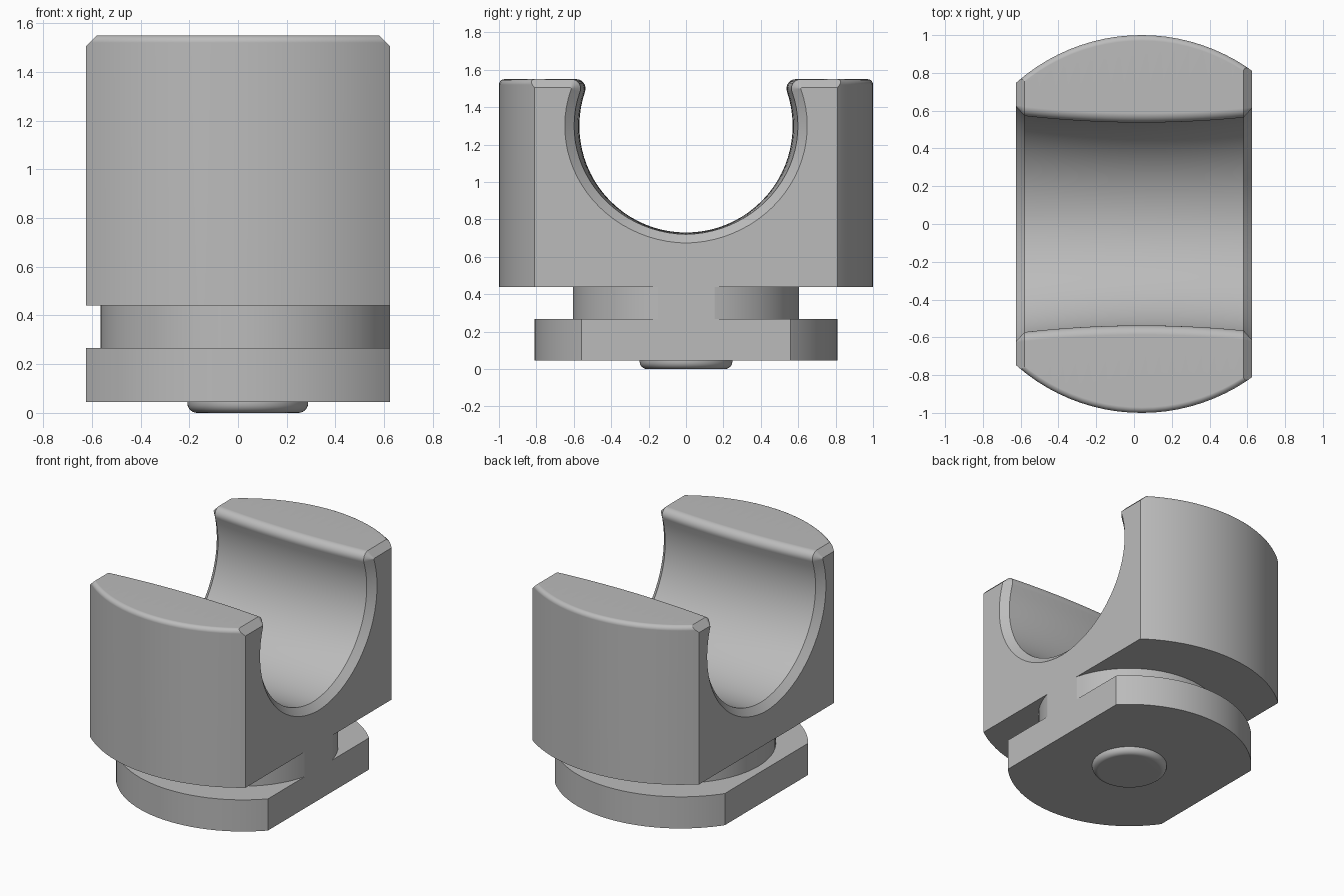
import bpy, bmesh
from math import sin, cos, pi, radians, hypot, asin
from mathutils import Matrix

cube = bpy.data.objects.get("Cube")
if cube:
    bpy.data.objects.remove(cube, do_unlink=True)

AXIS_X = 0.04        # turning axis of the round parts
HALF_WIDTH = 0.625   # side flats
TOP = 1.55
GROOVE_Z, GROOVE_R, LIP_R = 1.3, 0.57, 0.05

grey = bpy.data.materials.new("plain grey")
grey.use_nodes = True
colour = (0.5, 0.5, 0.5, 1)
grey.diffuse_color = colour
grey.node_tree.nodes["Principled BSDF"].inputs["Base Color"].default_value = colour


def arc(cx, cz, r, start, end, steps):
    angles = [radians(start + (end - start) * i / steps) for i in range(steps + 1)]
    return [(cx + r * cos(a), cz + r * sin(a)) for a in angles]


def finish(name, bm):
    bmesh.ops.remove_doubles(bm, verts=bm.verts, dist=1e-5)
    bmesh.ops.recalc_face_normals(bm, faces=bm.faces)
    mesh = bpy.data.meshes.new(name)
    bm.to_mesh(mesh)
    bm.free()
    mesh.materials.append(grey)
    obj = bpy.data.objects.new(name, mesh)
    bpy.context.collection.objects.link(obj)
    return obj


def turned_body():
    """Pin, flange, neck and saddle block as one turned profile."""
    profile = [(0, 0)] + arc(0.208, 0.04, 0.04, -90, 0, 6)
    profile += [(0.248, 0.045), (0.81, 0.045), (0.81, 0.267), (0.604, 0.267),
                (0.604, 0.44), (1, 0.44)]
    profile += arc(0.97, TOP - 0.03, 0.03, 0, 90, 5) + [(0, TOP + 0.05)]
    bm = bmesh.new()
    verts = [bm.verts.new((AXIS_X + r, 0, z)) for r, z in profile]
    edges = [bm.edges.new(pair) for pair in zip(verts, verts[1:])]
    bmesh.ops.spin(bm, geom=verts + edges, cent=(AXIS_X, 0, 0), axis=(0, 0, 1),
                   angle=2 * pi, steps=96)
    return finish("saddle_mount", bm)


def groove_section(x, d):
    """Half groove outline at x, pushed outward by the chamfer depth d."""
    reach = GROOVE_R + LIP_R
    lip_z = TOP - LIP_R
    lip_y = (reach ** 2 - (lip_z - GROOVE_Z) ** 2) ** 0.5
    tilt = asin((lip_z - GROOVE_Z) / reach) * 180 / pi
    half = arc(0, GROOVE_Z, GROOVE_R + d, -90, tilt, 24)
    half += arc(lip_y, lip_z, LIP_R - d, 180 + tilt, 90, 8)[1:]
    half += [(1.2, TOP - d), (1.2, 1.9)]
    # The groove flares toward both ends, mostly sideways
    t2 = ((x - AXIS_X) / 0.6) ** 2
    out = []
    for y, z in half:
        w = min(1, y / hypot(y, z - GROOVE_Z))
        out.append((y + 0.035 * t2 * w if y < 1 else y, z - 0.012 * t2 * (1 - w) if y < 1 else z))
    return [(-y, z) for y, z in reversed(out[1:])] + out


def groove_cutter():
    flat, depth = 0.58, 0.0475
    stations = [(-0.8, depth), (-flat - depth, depth)]
    stations += [(flat * (i / 8 - 1), 0) for i in range(17)]
    stations += [(flat + depth, depth), (0.8, depth)]
    bm = bmesh.new()
    rings = [[bm.verts.new((x, y, z)) for y, z in groove_section(x, d)] for x, d in stations]
    n = len(rings[0])
    for a, b in zip(rings, rings[1:]):
        for i in range(n):
            j = (i + 1) % n
            bm.faces.new((a[i], a[j], b[j], b[i]))
    bm.faces.new(rings[0])
    bm.faces.new(rings[-1])
    return finish("groove_cutter", bm)


def side_trimmer():
    bm = bmesh.new()
    bmesh.ops.create_cube(bm, size=1, matrix=Matrix.Diagonal((2 * HALF_WIDTH, 3, 5, 1)))
    return finish("side_trimmer", bm)


def cut(obj, cutter, operation):
    cutter.hide_render = True
    mod = obj.modifiers.new(cutter.name, 'BOOLEAN')
    mod.object, mod.operation, mod.solver = cutter, operation, 'EXACT'
    bpy.ops.object.modifier_apply(modifier=mod.name)
    bpy.data.objects.remove(cutter, do_unlink=True)


# Turn the body, trim the side flats, then cut the flared groove
body = turned_body()
bpy.ops.object.select_all(action='DESELECT')
body.select_set(True)
bpy.context.view_layer.objects.active = body
cut(body, side_trimmer(), 'INTERSECT')
cut(body, groove_cutter(), 'DIFFERENCE')

# Smooth curves, crisp edges and flat-looking planes
bpy.ops.object.shade_smooth_by_angle(angle=radians(30))
normals = body.modifiers.new("weighted normals", 'WEIGHTED_NORMAL')
normals.keep_sharp = True
